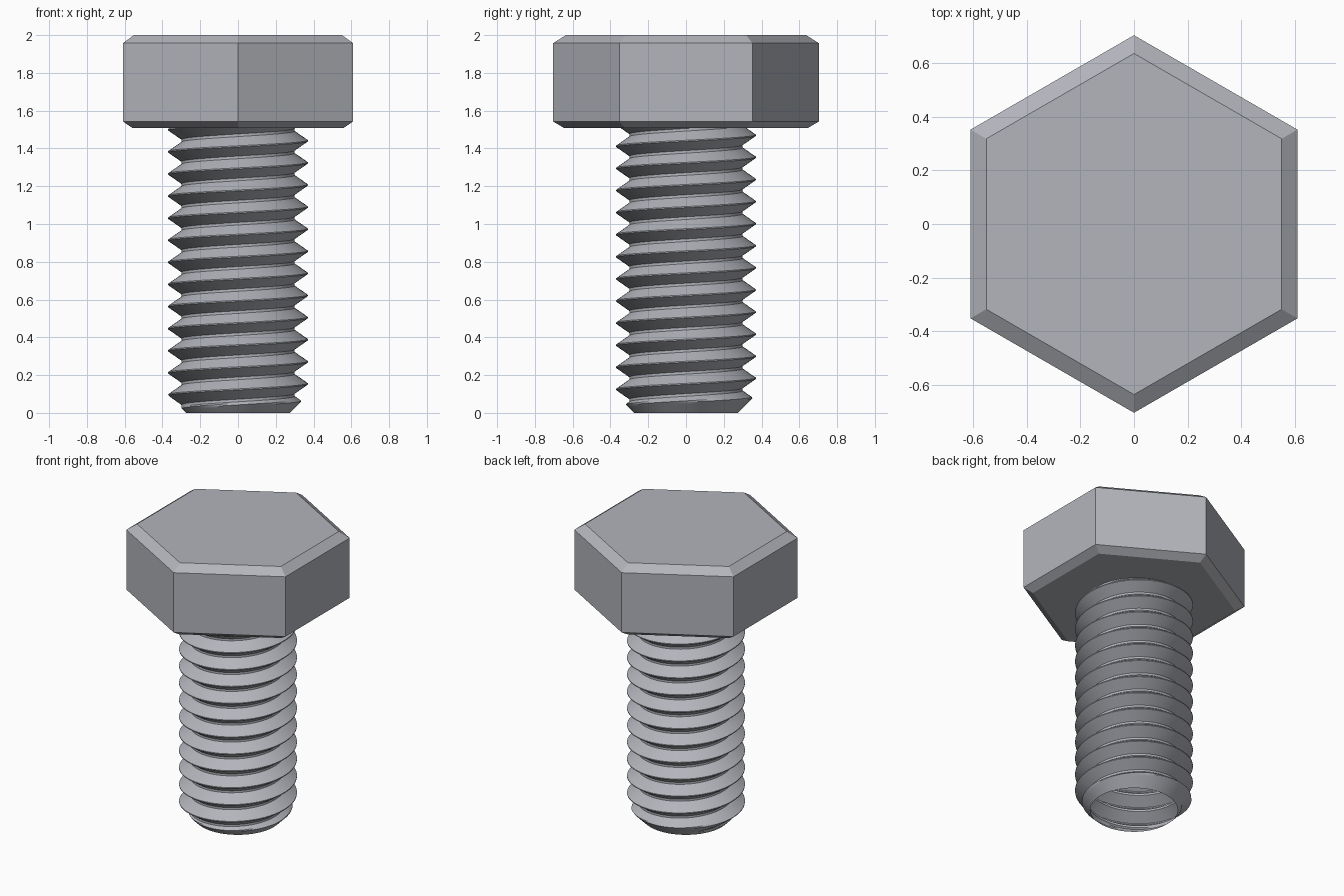
import bpy, bmesh, math

cube = bpy.data.objects.get("Cube")
if cube:
    bpy.data.objects.remove(cube, do_unlink=True)

# Single steel material
steel = bpy.data.materials.new("steel grey")
steel.use_nodes = True
colour = (0.45, 0.46, 0.50, 1.0)
steel.diffuse_color = colour
steel.node_tree.nodes["Principled BSDF"].inputs["Base Color"].default_value = colour


def finish(bm, name):
    mesh = bpy.data.meshes.new(name)
    bm.to_mesh(mesh)
    bm.free()
    mesh.materials.append(steel)
    obj = bpy.data.objects.new(name, mesh)
    bpy.context.collection.objects.link(obj)
    return obj


# Hexagonal head: stacked six-sided rings with bevelled rims
bm = bmesh.new()
rings = []
for radius, z in [(0.645, 1.508), (0.704, 1.543), (0.704, 1.957), (0.636, 2.0)]:
    angles = [math.radians(90 + 60 * k) for k in range(6)]
    rings.append([bm.verts.new((radius * math.cos(a), radius * math.sin(a), z)) for a in angles])
for low, high in zip(rings, rings[1:]):
    for k in range(6):
        n = (k + 1) % 6
        bm.faces.new((low[k], low[n], high[n], high[k]))
bm.faces.new(rings[-1])
bm.faces.new(rings[0][::-1])
finish(bm, "hex_head")

# Thread: one ridge profile swept along a right-handed helix
PITCH, CREST, ROOT = 0.117, 0.37, 0.30
START = 0.0365            # crest height at angle zero
SEGMENTS, FLANK_STEPS = 64, 6
CREST_HALF, ROOT_HALF = 0.003, 0.007
TOP = 1.51

half = [(PITCH / 2, ROOT)]
for s in range(FLANK_STEPS + 1):
    t = s / FLANK_STEPS
    offset = (PITCH / 2 - ROOT_HALF) * (1 - t) + CREST_HALF * t
    half.append((offset, ROOT + (CREST - ROOT) * t))
profile = [(-o, r) for o, r in half] + half[::-1]

bm = bmesh.new()
columns = []
for i in range(-2 * SEGMENTS, 14 * SEGMENTS + 1):
    angle = 2 * math.pi * i / SEGMENTS
    column = []
    for offset, radius in profile:
        z = START + PITCH * i / SEGMENTS + offset
        r = min(radius, 0.275 + max(z, -0.1))     # conical lead-in at the tip
        column.append(bm.verts.new((r * math.cos(angle), r * math.sin(angle), z)))
    columns.append(column)
for a, b in zip(columns, columns[1:]):
    for j in range(len(profile) - 1):
        bm.faces.new((a[j], b[j], b[j + 1], a[j + 1]))
bmesh.ops.remove_doubles(bm, verts=bm.verts[:], dist=0.0001)

# Trim the sweep level at the open tip and under the head
for z, normal in [(0.0, (0, 0, -1)), (TOP, (0, 0, 1))]:
    bmesh.ops.bisect_plane(bm, geom=bm.verts[:] + bm.edges[:] + bm.faces[:],
                           plane_co=(0, 0, z), plane_no=normal, clear_outer=True)
shank = finish(bm, "threaded_shank")

bpy.ops.object.select_all(action='DESELECT')
shank.select_set(True)
bpy.context.view_layer.objects.active = shank
bpy.ops.object.shade_smooth_by_angle(angle=math.radians(30))
